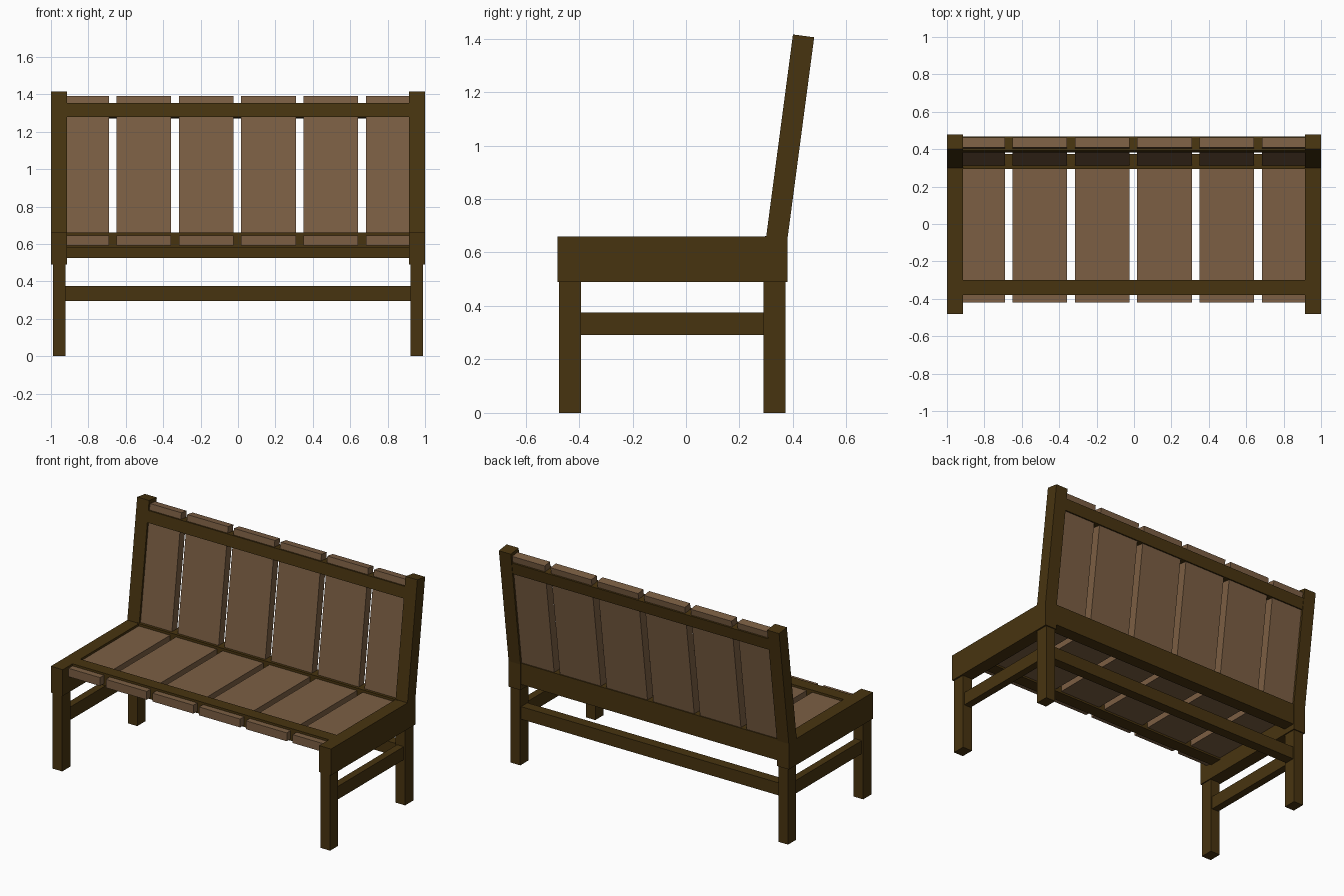
import bpy
import math
from mathutils import Matrix, Vector

default = bpy.data.objects.get("Cube")
if default:
    bpy.data.objects.remove(default, do_unlink=True)


def make_material(name, rgb):
    mat = bpy.data.materials.new(name)
    mat.use_nodes = True
    mat.diffuse_color = (*rgb, 1)
    bsdf = mat.node_tree.nodes["Principled BSDF"]
    bsdf.inputs["Base Color"].default_value = (*rgb, 1)
    bsdf.inputs["Roughness"].default_value = 0.8
    return mat


FRAME = make_material("dark brown wood", (0.064, 0.034, 0.005))
SLAT = make_material("light brown wood", (0.2, 0.114, 0.057))

# Backrest plane: origin on its front face at seat height, leaning back
BACK = Matrix.Translation((0, 0.30, 0.66)) @ Matrix.Rotation(math.radians(-7.55), 4, "X")


def box(name, x, y, z, mat, space=Matrix()):
    """Box from (min, max) ranges, optionally in a tilted space."""
    bpy.ops.mesh.primitive_cube_add(size=1)
    obj = bpy.context.object
    obj.name = name
    centre = Vector([(r[0] + r[1]) / 2 for r in (x, y, z)])
    size = [r[1] - r[0] for r in (x, y, z)]
    obj.matrix_world = space @ Matrix.Translation(centre) @ Matrix.Diagonal((*size, 1))
    obj.data.materials.append(mat)
    return obj


# Side frames
for side, s in (("left", 1), ("right", -1)):
    def across(a, b):
        return sorted((s * a, s * b))

    box(side + "_seat_side", across(0.915, 1), (-0.48, 0.38), (0.49, 0.66), FRAME)
    box(side + "_front_leg", across(0.922, 0.99), (-0.475, -0.392), (0, 0.5), FRAME)
    box(side + "_back_leg", across(0.922, 0.99), (0.29, 0.373), (0, 0.5), FRAME)
    box(side + "_side_stretcher", across(0.932, 0.98), (-0.4, 0.3), (0.292, 0.376), FRAME)
    box(side + "_back_post", across(0.915, 1), (0, 0.08), (-0.16, 0.762), FRAME, BACK)

# Long rails between the side frames
span = (-0.93, 0.93)
box("front_seat_rail", span, (-0.38, -0.30), (0.58, 0.66), FRAME)
box("back_seat_rail", span, (0.295, 0.375), (0.525, 0.662), FRAME)
box("back_stretcher", span, (0.30, 0.365), (0.295, 0.376), FRAME)
box("top_back_rail", span, (0, 0.077), (0.625, 0.70), FRAME, BACK)

# Seat and backrest slats, passing through the rails
for i in range(6):
    x0 = -0.983 + i / 3
    x = (x0, x0 + 0.292)
    box(f"seat_slat_{i + 1}", x, (-0.42, 0.33), (0.592, 0.646), SLAT)
    box(f"back_slat_{i + 1}", x, (0.013, 0.067), (-0.06, 0.74), SLAT, BACK)
